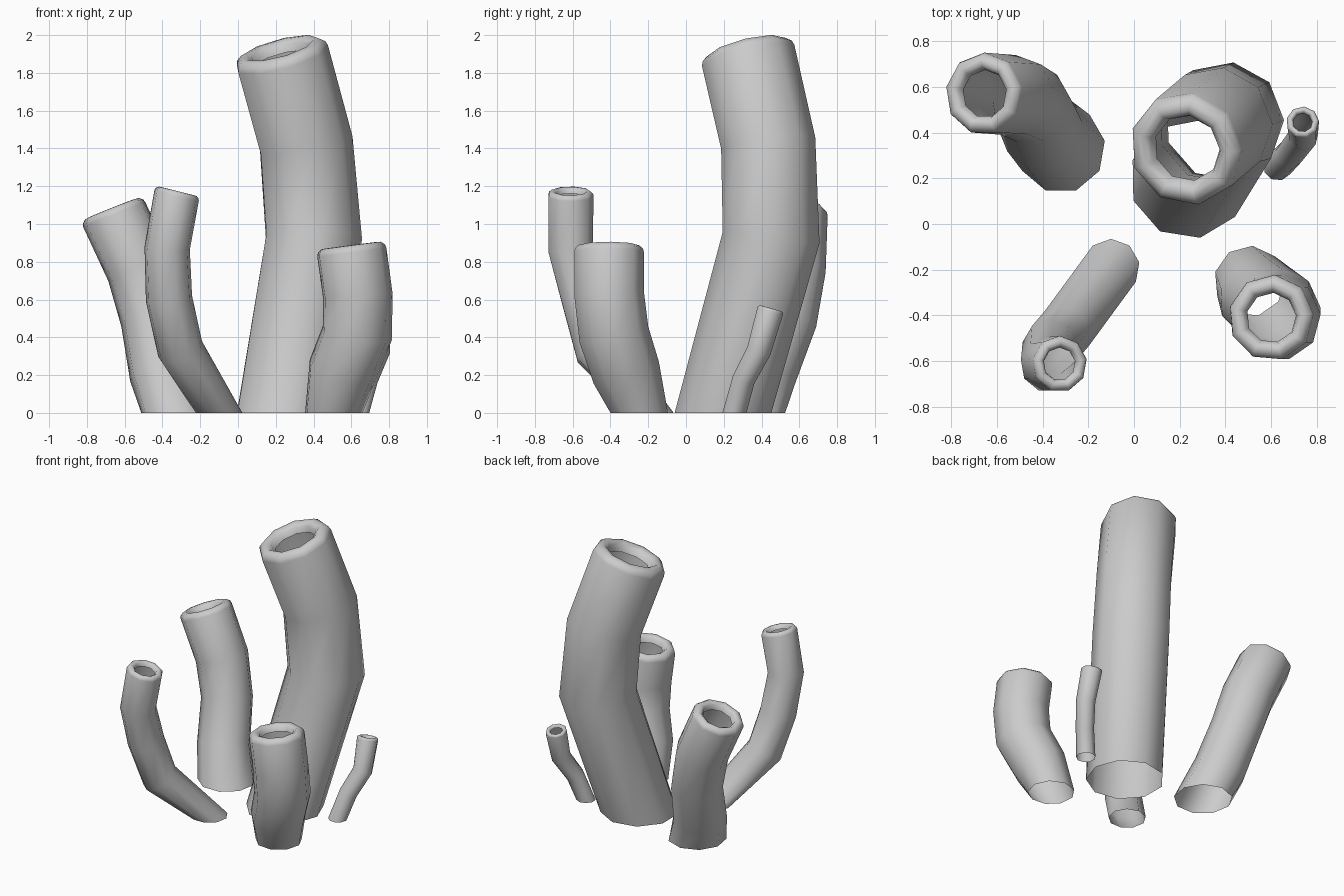
import bpy
from math import sin, cos, radians, tau
from mathutils import Vector

if "Cube" in bpy.data.objects:
    bpy.data.objects.remove(bpy.data.objects["Cube"])

SIDES = 9
# Rolled lip: (height, radius) as fractions of the end radius, curling into the open mouth
LIP = [(0.10, 0.97), (0.19, 0.86), (0.20, 0.74), (0.12, 0.63), (-0.05, 0.58)]


def tube(name, path, phase, mouth=None):
    """Hollow bent tube: path holds (x, y, z, radius), mouth overrides the end direction."""
    pts = [Vector(p[:3]) for p in path]
    rad = [p[3] for p in path]
    n = len(pts)
    up = Vector((0, 0, 1))
    rings = []
    for i in range(n):
        if i == 0:
            d = up
        elif i == n - 1:
            d = Vector(mouth) if mouth else pts[i] - pts[i - 1]
        else:
            d = (pts[i + 1] - pts[i]).normalized() + (pts[i] - pts[i - 1]).normalized()
        d.normalize()
        rings.append((pts[i], d, rad[i]))
    rings += [(pts[-1] + d * h * rad[-1], d, f * rad[-1]) for h, f in LIP]

    verts, faces = [], []
    for c, d, r in rings:
        q = up.rotation_difference(d)
        for k in range(SIDES):
            a = radians(phase) + tau * k / SIDES
            verts.append(c + q @ Vector((r * cos(a), r * sin(a), 0)))
    for i in range(len(rings) - 1):
        for k in range(SIDES):
            a, b = i * SIDES + k, i * SIDES + (k + 1) % SIDES
            faces.append((a, b, b + SIDES, a + SIDES))
    mesh = bpy.data.meshes.new(name)
    mesh.from_pydata(verts, [], faces)
    mesh.shade_smooth()
    obj = bpy.data.objects.new(name, mesh)
    bpy.context.collection.objects.link(obj)


# Tall tube at the back right
tube("tall_tube", [(0.24, 0.195, 0, 0.26), (0.395, 0.45, 0.93, 0.262),
                   (0.355, 0.435, 1.42, 0.255), (0.23, 0.33, 1.88, 0.255)], 1,
     (-0.27, -0.25, 1))
# Medium tube at the back left
tube("back_left_tube", [(-0.32, 0.33, 0, 0.195), (-0.40, 0.41, 0.22, 0.18),
                        (-0.45, 0.52, 0.5, 0.175), (-0.52, 0.56, 0.76, 0.18),
                        (-0.655, 0.57, 1.05, 0.18)], 10, (-0.4, 0.02, 1))
# Slim bent tube at the front left
tube("front_left_tube", [(-0.10, -0.19, 0, 0.125), (-0.305, -0.47, 0.33, 0.125),
                         (-0.365, -0.54, 0.6, 0.125), (-0.375, -0.615, 0.87, 0.122),
                         (-0.325, -0.612, 1.15, 0.123)], 10, (0.25, 0, 1))
# Short thick tube at the front right
tube("front_right_tube", [(0.505, -0.25, 0, 0.155), (0.55, -0.32, 0.22, 0.185),
                          (0.63, -0.385, 0.42, 0.19), (0.63, -0.41, 0.63, 0.188),
                          (0.60, -0.41, 0.85, 0.188)], 5, (-0.13, 0, 1))
# Tiny tube on the right
tube("small_tube", [(0.63, 0.255, 0, 0.065), (0.68, 0.305, 0.18, 0.062),
                    (0.74, 0.385, 0.33, 0.066), (0.738, 0.445, 0.54, 0.072)], 5)
